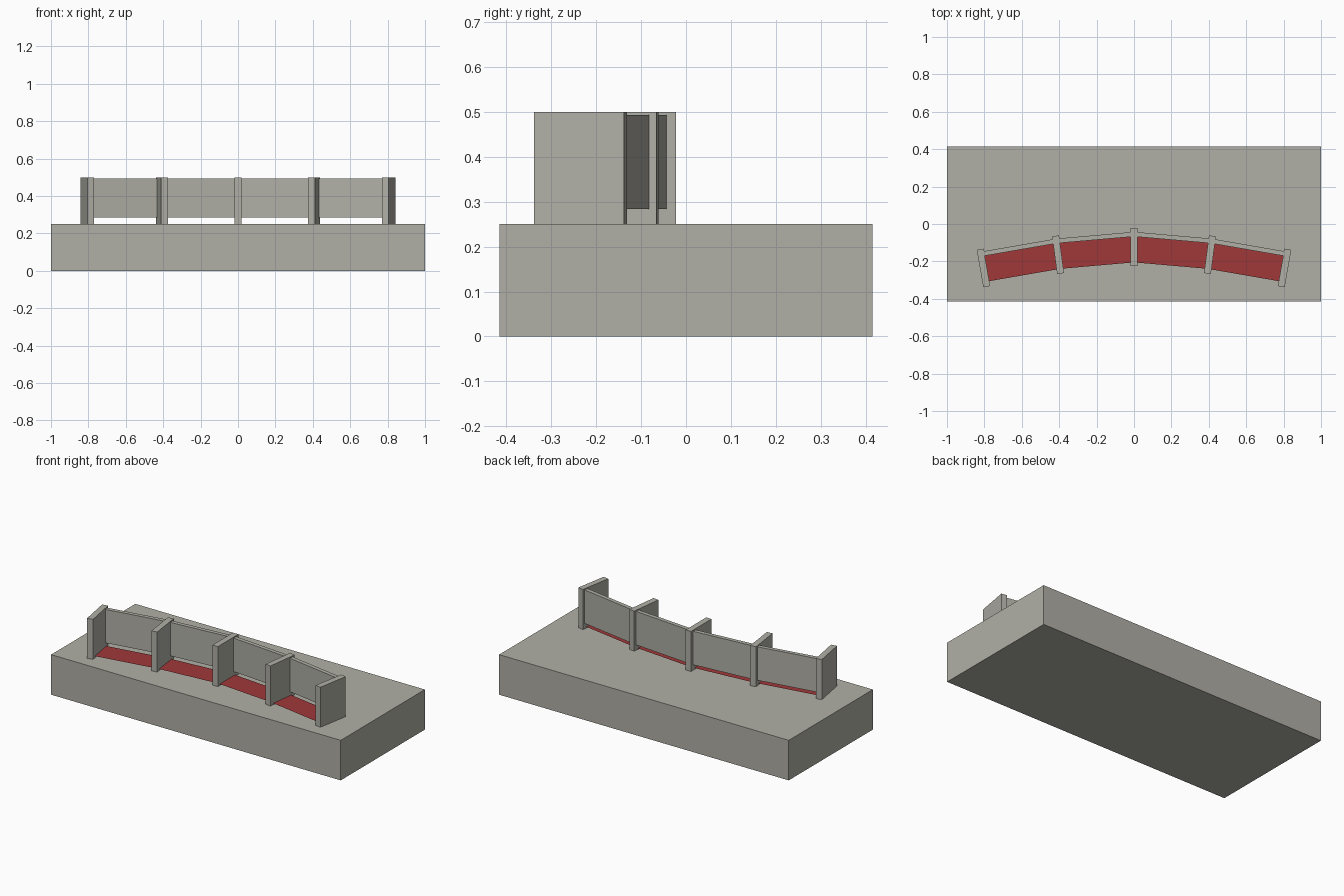
import bpy
import math
from mathutils import Matrix, Vector

if "Cube" in bpy.data.objects:
    bpy.data.objects.remove(bpy.data.objects["Cube"])


def material(name, rgb):
    m = bpy.data.materials.new(name)
    m.diffuse_color = (*rgb, 1)
    m.use_nodes = True
    m.node_tree.nodes["Principled BSDF"].inputs["Base Color"].default_value = m.diffuse_color
    return m


stone = material("warm grey stone", (0.434, 0.429, 0.381))
red = material("dull red", (0.352, 0.04, 0.04))

BASE_TOP = 0.25


def box(name, x, y, z0, z1, size_x, size_y, angle=0.0):
    """Box centred on x, y, spanning z0..z1, turned about z."""
    bpy.ops.mesh.primitive_cube_add(size=1)
    ob = bpy.context.object
    ob.name = name
    ob.data.transform(Matrix.Diagonal((size_x, size_y, z1 - z0, 1)))
    ob.location = (x, y, (z0 + z1) / 2)
    ob.rotation_euler.z = angle
    ob.data.materials.append(stone)
    return ob


# base block
box("base", 0, 0, 0, BASE_TOP, 2, 0.83)

# upright dividers: centre x, centre y, angle
for x, y, deg in [(0, -0.124, 0), (0.406, -0.164, 7.5), (0.805, -0.235, 10)]:
    for side in ((1,) if x == 0 else (1, -1)):
        box("divider", side * x, y, BASE_TOP, 0.5, 0.037, 0.203,
            -side * math.radians(deg))

# back panels and red seat plates between the dividers
joints = [Vector((0, -0.0545)), Vector((0.412, -0.0905)), Vector((0.813, -0.160))]
for a, b in zip(joints, joints[1:]):
    for side in (1, -1):
        mid = (a + b) / 2
        d = b - a
        angle = math.atan2(d.y, d.x)
        box("back_panel", side * mid.x, mid.y, 0.284, 0.493, d.length, 0.025,
            side * angle)

        # seat plate reaches forward from the middle of the panel
        depth = 0.15
        cx = mid.x + math.sin(angle) * depth / 2
        cy = mid.y - math.cos(angle) * depth / 2
        bpy.ops.mesh.primitive_plane_add(size=1)
        seat = bpy.context.object
        seat.name = "seat_plate"
        seat.data.transform(Matrix.Diagonal((d.length, depth, 1, 1)))
        seat.location = (side * cx, cy, 0.259)
        seat.rotation_euler.z = side * angle
        seat.data.materials.append(red)
